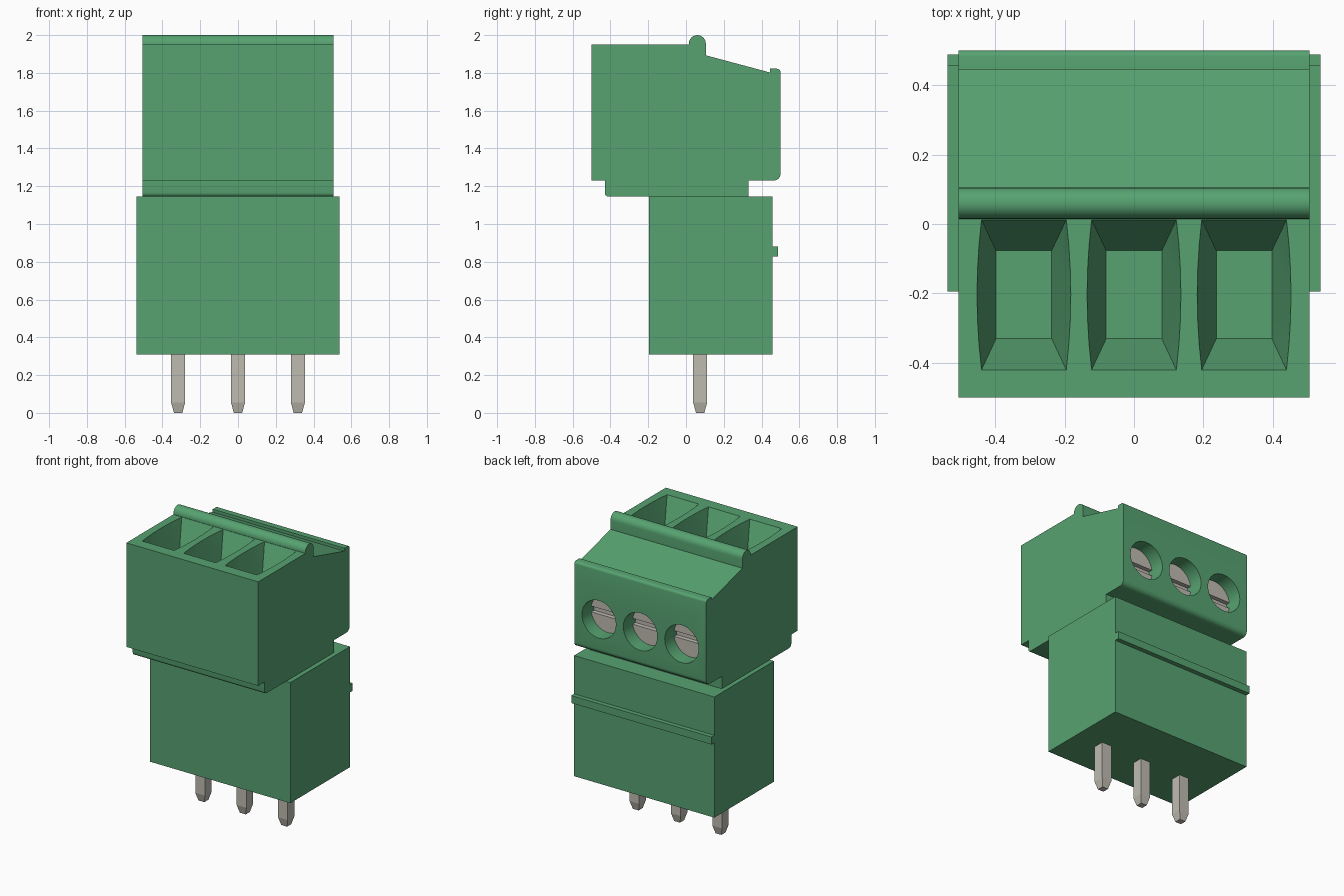
import bpy, bmesh, math
from mathutils import Matrix, Vector

cube = bpy.data.objects.get("Cube")
if cube:
    bpy.data.objects.remove(cube, do_unlink=True)


def material(name, rgb, metallic=0.0):
    m = bpy.data.materials.new(name)
    m.use_nodes = True
    m.diffuse_color = (*rgb, 1)
    m.node_tree.nodes["Principled BSDF"].inputs["Base Color"].default_value = (*rgb, 1)
    return m


GREEN = material("green plastic", (0.095, 0.365, 0.165))
METAL = material("tinned metal", (0.52, 0.50, 0.44))
PITCH = 0.317
WAYS = (-PITCH, 0.0, PITCH)


def finish(name, bm, mat):
    bmesh.ops.recalc_face_normals(bm, faces=bm.faces)
    me = bpy.data.meshes.new(name)
    bm.to_mesh(me)
    bm.free()
    me.materials.append(mat)
    ob = bpy.data.objects.new(name, me)
    bpy.context.collection.objects.link(ob)
    return ob


def box(name, lo, hi, mat):
    lo, hi = Vector(lo), Vector(hi)
    bm = bmesh.new()
    bmesh.ops.create_cube(bm, size=1, matrix=Matrix.Translation((lo + hi) / 2)
                          @ Matrix.Diagonal((*(hi - lo), 1)))
    return finish(name, bm, mat)


def prism(name, profile, half, mat):
    """Extrude a (y, z) outline along x."""
    bm = bmesh.new()
    face = bm.faces.new([bm.verts.new((-half, y, z)) for y, z in profile])
    ext = bmesh.ops.extrude_face_region(bm, geom=[face])
    moved = [v for v in ext["geom"] if isinstance(v, bmesh.types.BMVert)]
    bmesh.ops.translate(bm, verts=moved, vec=(2 * half, 0, 0))
    return finish(name, bm, mat)


def cylinder_y(name, x, z, r, y0, y1, mat):
    bm = bmesh.new()
    bmesh.ops.create_cone(bm, cap_ends=True, segments=48, radius1=r, radius2=r, depth=y1 - y0,
                          matrix=Matrix.Translation((x, (y0 + y1) / 2, z))
                          @ Matrix.Rotation(math.pi / 2, 4, 'X'))
    return finish(name, bm, mat)


def arc(cy, cz, r, a0, a1, n=6):
    angles = [math.radians(a0 + (a1 - a0) * i / n) for i in range(n + 1)]
    return [(cy + r * math.cos(a), cz + r * math.sin(a)) for a in angles]


def cut(ob, cutters):
    for c in cutters:
        c.hide_render = True
        mod = ob.modifiers.new("cut", 'BOOLEAN')
        mod.operation, mod.solver, mod.object = 'DIFFERENCE', 'EXACT', c
        bpy.context.view_layer.objects.active = ob
        bpy.ops.object.modifier_apply(modifier=mod.name)
        bpy.data.objects.remove(c, do_unlink=True)


def smooth(ob):
    bpy.ops.object.select_all(action='DESELECT')
    ob.select_set(True)
    bpy.context.view_layer.objects.active = ob
    bpy.ops.object.shade_smooth_by_angle(angle=math.radians(32))


# Plug housing: side outline with the rounded rib, sloped top and stepped neck
outline = [(-0.5, 1.23), (-0.5, 1.95), (0.015, 1.95)]
outline += arc(0.06, 1.955, 0.045, 180, 0, 12)
outline += [(0.105, 1.893), (0.445, 1.802), (0.445, 1.822)]
outline += arc(0.482, 1.804, 0.018, 90, 0, 4)
outline += arc(0.465, 1.265, 0.035, 0, -90)
outline += [(0.33, 1.23), (0.33, 1.145)]
outline += arc(-0.41, 1.165, 0.02, -90, -180, 4)
outline += [(-0.43, 1.23)]
plug = prism("plug_housing", outline, 0.505, GREEN)


# Wire funnels: tapered pockets with bowed sides
def funnel(x):
    bm = bmesh.new()
    y0, y1, n = -0.42, 0.012, 6
    for i in range(n + 1):
        t = i / n
        y = y0 + (y1 - y0) * t
        w = 0.122 + 0.013 * (1 - (2 * t - 1) ** 2)
        for s in (-1, 1):
            for z in (1.95, 1.97):
                bm.verts.new((x + s * w, y, z))
    for s in (-1, 1):
        for y in (-0.33, -0.077):
            bm.verts.new((x + s * 0.08, y, 1.73))
    res = bmesh.ops.convex_hull(bm, input=bm.verts)
    loose = [v for v in res["geom_interior"] if isinstance(v, bmesh.types.BMVert)]
    bmesh.ops.delete(bm, geom=loose, context='VERTS')
    return finish("funnel_cutter", bm, GREEN)


cut(plug, [funnel(x) for x in WAYS])

# Screw access holes in the back
SCREW_Z, SCREW_R = 1.47, 0.13
cut(plug, [cylinder_y("hole_cutter", x, SCREW_Z, SCREW_R, 0.36, 0.55, GREEN) for x in WAYS])
smooth(plug)

# Slotted clamp screws
for i, x in enumerate(WAYS, 1):
    screw = cylinder_y(f"clamp_screw_{i}", x, SCREW_Z, SCREW_R - 0.0005, 0.355, 0.4, METAL)
    cut(screw, [box("slot_cutter", (x - 0.2, 0.37, SCREW_Z - 0.02),
                    (x + 0.2, 0.45, SCREW_Z + 0.02), METAL)])
    smooth(screw)

# Socket header with its latch ridge
box("header_body", (-0.537, -0.195, 0.31), (0.537, 0.457, 1.145), GREEN)
box("latch_ridge", (-0.537, 0.45, 0.828), (0.537, 0.488, 0.88), GREEN)

# Solder pins with tapered tips
for i, x in enumerate(WAYS, 1):
    pin = box(f"solder_pin_{i}", (x - 0.037, 0.038, 0.055), (x + 0.037, 0.112, 0.33), METAL)
    bm = bmesh.new()
    bm.from_mesh(pin.data)
    bm.faces.ensure_lookup_table()
    base = min(bm.faces, key=lambda f: f.calc_center_median().z)
    tip = bmesh.ops.extrude_discrete_faces(bm, faces=[base])["faces"][0]
    bm.free()
    bm = bmesh.new()
    bm.from_mesh(pin.data)
    base = min(bm.faces, key=lambda f: f.calc_center_median().z)
    ext = bmesh.ops.extrude_face_region(bm, geom=[base])
    verts = [v for v in ext["geom"] if isinstance(v, bmesh.types.BMVert)]
    for v in verts:
        v.co = (x + (v.co.x - x) * 0.6, 0.075 + (v.co.y - 0.075) * 0.6, 0.0)
    if base.is_valid:
        bmesh.ops.delete(bm, geom=[base], context='FACES_ONLY')
    bmesh.ops.recalc_face_normals(bm, faces=bm.faces)
    bm.to_mesh(pin.data)
    bm.free()
